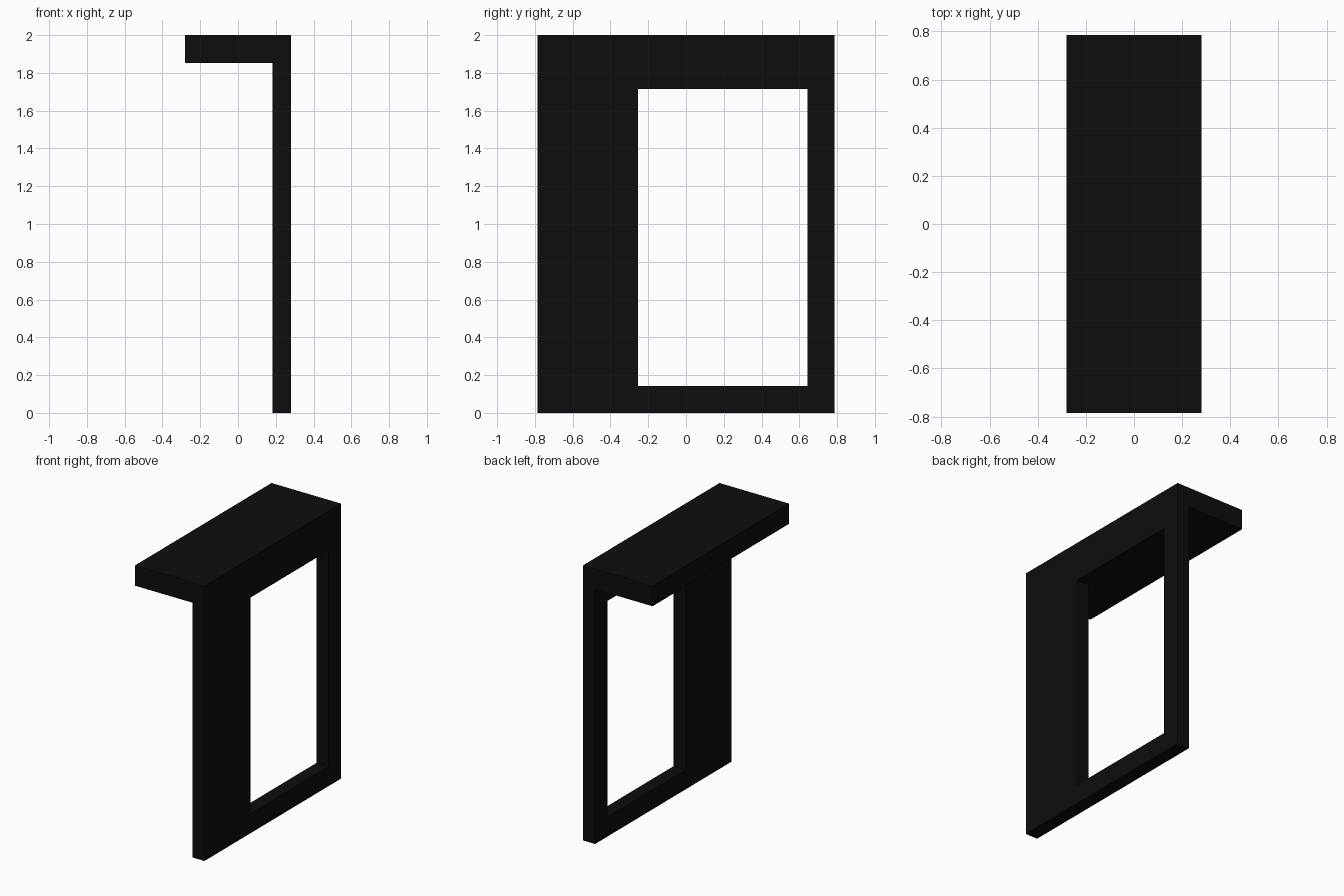
import bpy, bmesh

if "Cube" in bpy.data.objects:
    bpy.data.objects.remove(bpy.data.objects["Cube"])

HALF_WIDTH = 0.28      # x extent
HALF_LENGTH = 0.785    # y extent
HEIGHT = 2.0
WALL_X = 0.182         # inner face of the wall
CANOPY_Z = 1.853       # underside of the canopy

black = bpy.data.materials.new("matte_black")
black.diffuse_color = (0.004, 0.004, 0.004, 1)
black.use_nodes = True
black.node_tree.nodes["Principled BSDF"].inputs["Base Color"].default_value = black.diffuse_color


def extrude_profile(name, profile, y0, y1):
    """Closed x-z profile extruded along y into a solid."""
    bm = bmesh.new()
    face = bm.faces.new([bm.verts.new((x, y0, z)) for x, z in profile])
    ext = bmesh.ops.extrude_face_region(bm, geom=[face])
    verts = [g for g in ext["geom"] if isinstance(g, bmesh.types.BMVert)]
    bmesh.ops.translate(bm, verts=verts, vec=(0, y1 - y0, 0))
    bmesh.ops.recalc_face_normals(bm, faces=bm.faces)
    mesh = bpy.data.meshes.new(name)
    bm.to_mesh(mesh)
    bm.free()
    mesh.materials.append(black)
    obj = bpy.data.objects.new(name, mesh)
    bpy.context.collection.objects.link(obj)
    return obj


# Upright wall and overhanging canopy in one L-shaped section
frame = extrude_profile("wall_with_canopy", [
    (HALF_WIDTH, 0), (HALF_WIDTH, HEIGHT), (-HALF_WIDTH, HEIGHT),
    (-HALF_WIDTH, CANOPY_Z), (WALL_X, CANOPY_Z), (WALL_X, 0),
], -HALF_LENGTH, HALF_LENGTH)

# Large off-centre opening through the wall
cutter = extrude_profile("opening_cutter", [
    (0.1, 0.142), (0.4, 0.142), (0.4, 1.714), (0.1, 1.714),
], -0.255, 0.643)

cut = frame.modifiers.new("opening", 'BOOLEAN')
cut.operation = 'DIFFERENCE'
cut.solver = 'EXACT'
cut.object = cutter
bpy.context.view_layer.objects.active = frame
frame.select_set(True)
bpy.ops.object.modifier_apply(modifier=cut.name)
bpy.data.objects.remove(cutter)
